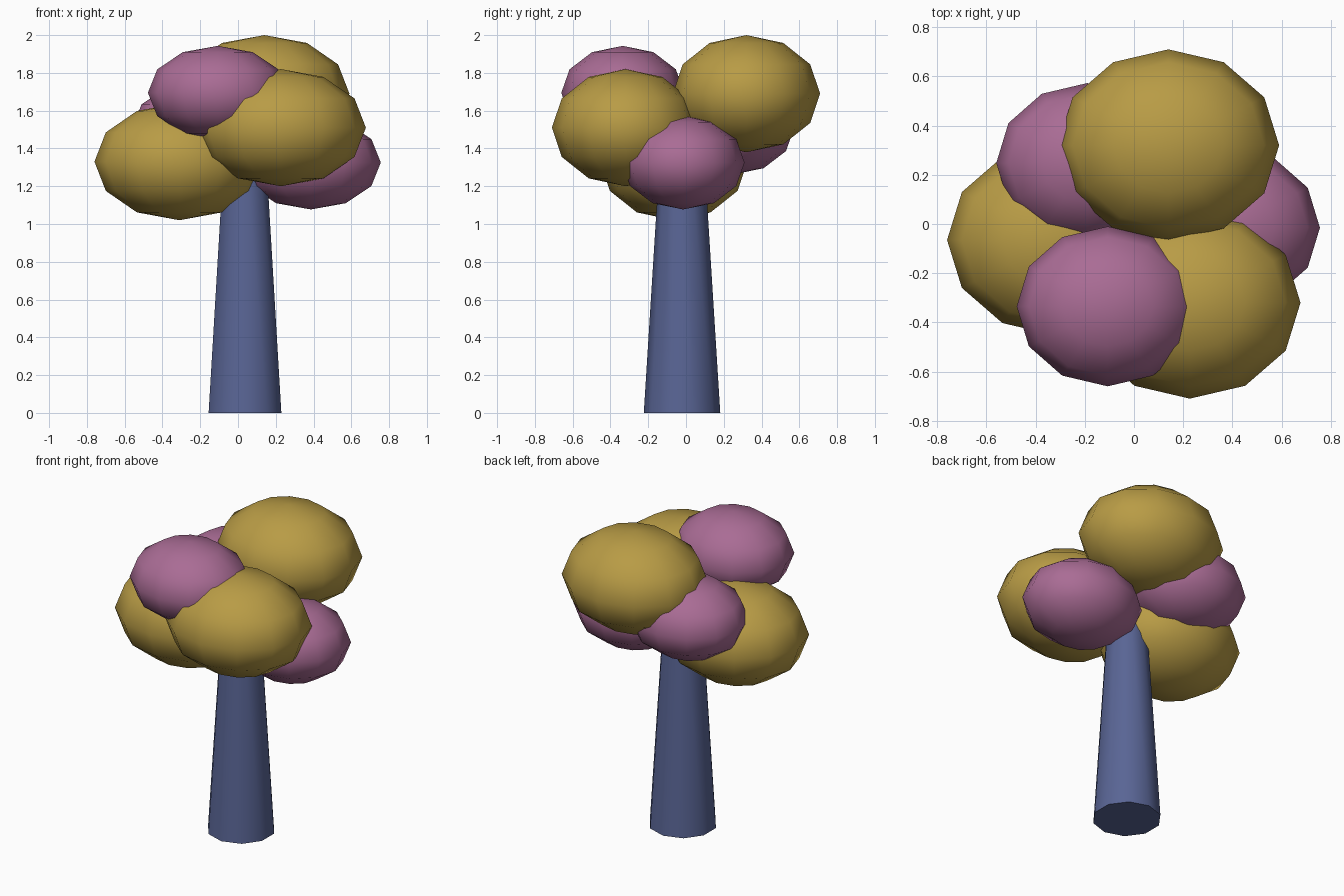
import bpy
import math

if "Cube" in bpy.data.objects:
    bpy.data.objects.remove(bpy.data.objects["Cube"])


def material(name, rgb):
    m = bpy.data.materials.new(name)
    m.diffuse_color = (*rgb, 1)
    m.use_nodes = True
    m.node_tree.nodes["Principled BSDF"].inputs["Base Color"].default_value = m.diffuse_color
    return m


gold = material("gold_leaves", (0.48, 0.33, 0.06))
pink = material("pink_leaves", (0.40, 0.15, 0.30))
blue = material("blue_bark", (0.10, 0.13, 0.30))


def finish(name, mat):
    ob = bpy.context.object
    ob.name = name
    ob.data.materials.append(mat)
    bpy.ops.object.transform_apply(location=False, rotation=False, scale=True)
    bpy.ops.object.shade_smooth_by_angle(angle=math.radians(60))


def leaf_clump(name, centre, radii, mat):
    bpy.ops.mesh.primitive_uv_sphere_add(segments=12, ring_count=6, radius=1, location=centre)
    bpy.context.object.scale = radii
    finish(name, mat)


# Tapered ten-sided trunk, its top buried in the crown
HEIGHT = 1.4
bpy.ops.mesh.primitive_cone_add(vertices=10, radius1=0.2025, radius2=0.115, depth=HEIGHT,
                                location=(0.037, -0.021, HEIGHT / 2))
finish("trunk", blue)

# Large golden clumps
BIG = (0.45, 0.39, 0.31)
for name, c in (("gold_clump_back", (0.14, 0.32, 1.69)),
                ("gold_clump_left", (-0.31, -0.065, 1.33)),
                ("gold_clump_front", (0.227, -0.32, 1.51))):
    leaf_clump(name, c, BIG, gold)

# Smaller pink clumps
SMALL = (0.37, 0.325, 0.248)
for name, c in (("pink_clump_front", (-0.107, -0.335, 1.695)),
                ("pink_clump_right", (0.386, -0.015, 1.325)),
                ("pink_clump_back", (-0.19, 0.248, 1.51))):
    leaf_clump(name, c, SMALL, pink)
